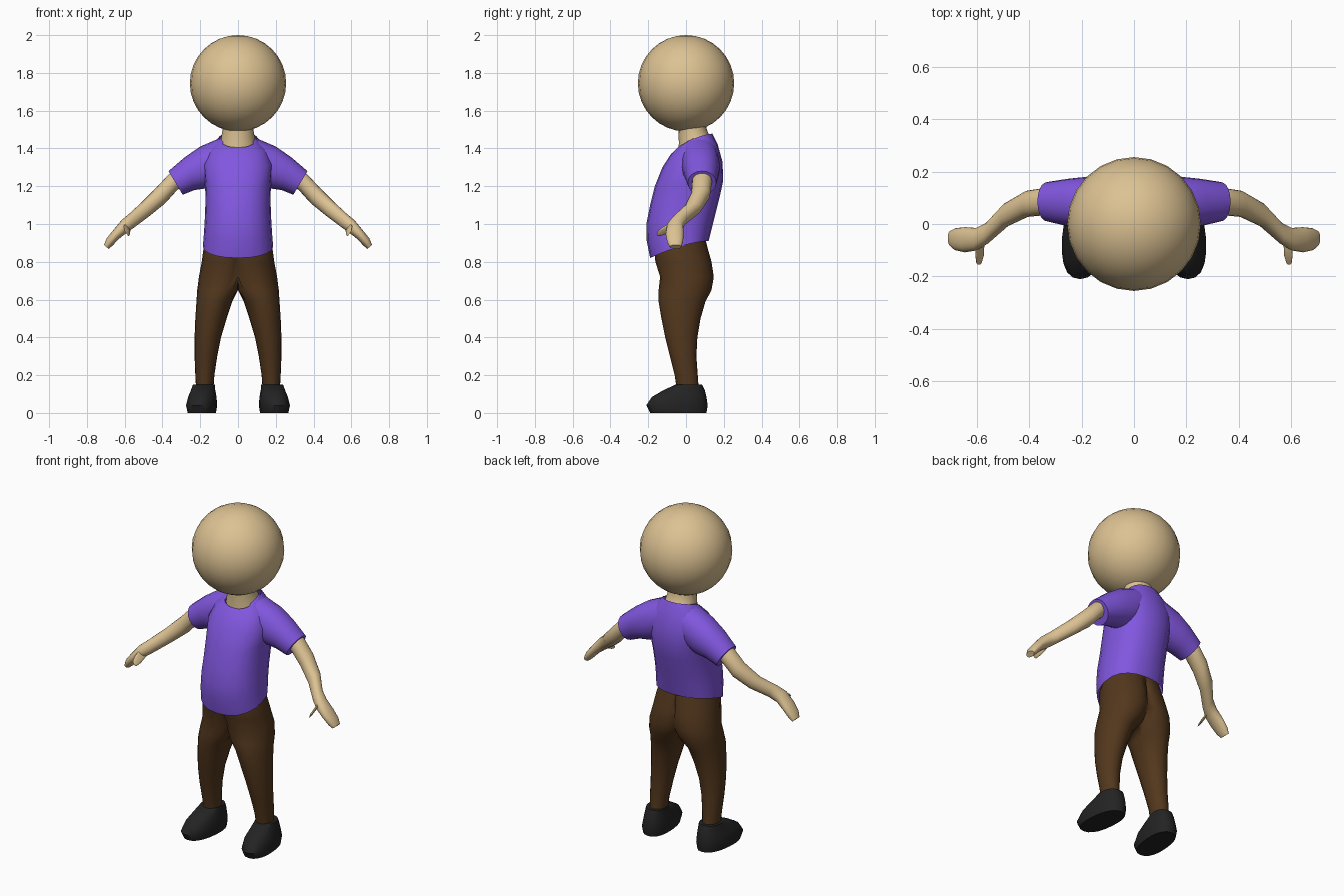
import bpy, bmesh, math
from mathutils import Vector

if "Cube" in bpy.data.objects:
    bpy.data.objects.remove(bpy.data.objects["Cube"])

SEG = 20


def material(name, color):
    m = bpy.data.materials.new(name)
    m.diffuse_color = (*color, 1)
    m.use_nodes = True
    m.node_tree.nodes["Principled BSDF"].inputs["Base Color"].default_value = m.diffuse_color
    return m


SKIN = material("skin", (0.72, 0.54, 0.29))
PURPLE = material("purple cloth", (0.22, 0.095, 0.74))
BROWN = material("brown cloth", (0.085, 0.038, 0.012))
BLACK = material("black leather", (0.017, 0.017, 0.017))


def finish(name, bm, mat, mirror=False, angle=50):
    bmesh.ops.recalc_face_normals(bm, faces=bm.faces)
    me = bpy.data.meshes.new(name)
    bm.to_mesh(me)
    bm.free()
    me.materials.append(mat)
    me.polygons.foreach_set("use_smooth", [True] * len(me.polygons))
    me.set_sharp_from_angle(angle=math.radians(angle))
    ob = bpy.data.objects.new(name, me)
    bpy.context.collection.objects.link(ob)
    if mirror:
        mod = ob.modifiers.new("mirror", 'MIRROR')
        mod.merge_threshold = 0.0005
    return ob


def loft(rings, cap_start=True, cap_end=True):
    """Skin a list of equally long point rings."""
    bm = bmesh.new()
    rows = [[bm.verts.new(p) for p in r] for r in rings]
    for a, b in zip(rows, rows[1:]):
        for i in range(SEG):
            j = (i + 1) % SEG
            bm.faces.new((a[i], a[j], b[j], b[i]))
    if cap_start:
        bm.faces.new(rows[0])
    if cap_end:
        bm.faces.new(rows[-1])
    return bm


def unit(power=1.0):
    """Unit (super)ellipse points."""
    out = []
    for i in range(SEG):
        a = 2 * math.pi * i / SEG
        c, s = math.cos(a), math.sin(a)
        out.append((math.copysign(abs(c) ** power, c), math.copysign(abs(s) ** power, s)))
    return out


def level(z, x0, x1, y0, y1, power=1.0, z_front=None, shear=0.0):
    """Horizontal ring spanning x0..x1 and y0..y1; z_front tilts the front down."""
    zf = z if z_front is None else z_front
    pts = []
    for c, s in unit(power):
        y = (y0 + y1) / 2 + s * (y1 - y0) / 2
        t = (1 - s) / 2
        pts.append(Vector(((x0 + x1) / 2 + c * (x1 - x0) / 2 - shear * y, y,
                           z - (z - zf) * t ** 1.6)))
    return pts


def limb(rings):
    """Rings given by upper and lower (x, z) points, y centre and y half size."""
    out = []
    for (tx, tz), (bx, bz), yc, hy in rings:
        top, bot = Vector((tx, yc, tz)), Vector((bx, yc, bz))
        out.append([(top + bot) / 2 + c * (top - bot) / 2 + Vector((0, s * hy, 0))
                    for c, s in unit(0.95)])
    return loft(out)


# Head
bm = bmesh.new()
bmesh.ops.create_uvsphere(bm, u_segments=24, v_segments=16, radius=0.255)
bmesh.ops.translate(bm, verts=bm.verts, vec=(0, 0, 1.745))
finish("head", bm, SKIN)

# Neck, flared to fill the collar
finish("neck", loft([
    level(1.455, -0.095, 0.095, -0.04, 0.13, z_front=1.385),
    level(1.475, -0.088, 0.088, -0.038, 0.12, z_front=1.43),
    level(1.50, -0.082, 0.082, -0.04, 0.11),
    level(1.56, -0.085, 0.085, -0.045, 0.105)]), SKIN)

# Shirt body: front z, back z, front y, back y, half width
shirt = [(0.82, 0.91, -0.19, 0.12, 0.186), (0.91, 0.98, -0.208, 0.137, 0.18),
         (1.00, 1.06, -0.21, 0.157, 0.175), (1.10, 1.15, -0.19, 0.18, 0.172),
         (1.20, 1.23, -0.165, 0.197, 0.175), (1.30, 1.33, -0.125, 0.193, 0.185),
         (1.37, 1.42, -0.08, 0.168, 0.15), (1.405, 1.478, -0.045, 0.14, 0.10)]
finish("shirt", loft([level(zb, -w, w, yf, yb, 0.87, zf) for zf, zb, yf, yb, w in shirt],
                     False, False), PURPLE)

# Sleeves
finish("sleeves", limb([
    ((0.08, 1.462), (0.08, 1.22), 0.07, 0.10),
    ((0.20, 1.41), (0.16, 1.19), 0.08, 0.10),
    ((0.28, 1.355), (0.23, 1.18), 0.082, 0.09),
    ((0.368, 1.28), (0.293, 1.155), 0.085, 0.075)]), PURPLE, True)

# Arms with mitten hands
finish("arms", limb([
    ((0.30, 1.31), (0.26, 1.22), 0.085, 0.05),
    ((0.365, 1.265), (0.322, 1.18), 0.085, 0.052),
    ((0.43, 1.195), (0.385, 1.11), 0.077, 0.05),
    ((0.51, 1.115), (0.465, 1.045), 0.035, 0.045),
    ((0.575, 1.055), (0.545, 0.985), -0.035, 0.04),
    ((0.615, 1.022), (0.587, 0.955), -0.058, 0.043),
    ((0.66, 0.968), (0.63, 0.922), -0.06, 0.048),
    ((0.695, 0.925), (0.665, 0.885), -0.058, 0.042),
    ((0.71, 0.89), (0.685, 0.868), -0.055, 0.03)]), SKIN, True)

# Thumbs
finish("thumbs", limb([
    ((0.60, 1.01), (0.57, 0.965), -0.07, 0.02),
    ((0.605, 0.985), (0.572, 0.945), -0.115, 0.022),
    ((0.602, 0.965), (0.58, 0.935), -0.143, 0.012)]), SKIN, True)

# Trousers: one half clamped to the centre line, then mirrored
legs = [(0.93, -0.09, 0.165, -0.15, 0.10), (0.86, -0.09, 0.184, -0.168, 0.118),
        (0.80, -0.08, 0.192, -0.162, 0.135), (0.72, -0.06, 0.207, -0.137, 0.147),
        (0.65, -0.02, 0.216, -0.145, 0.135), (0.59, 0.03, 0.22, -0.145, 0.103),
        (0.50, 0.06, 0.226, -0.13, 0.077), (0.40, 0.09, 0.23, -0.11, 0.06),
        (0.30, 0.11, 0.23, -0.085, 0.055), (0.20, 0.125, 0.226, -0.06, 0.062),
        (0.13, 0.13, 0.222, -0.05, 0.067)]
rings = [level(*r) for r in legs]
for ring in rings:
    for p in ring:
        p.x = max(p.x, 0.0)
bm = loft(rings)
inner = [f for f in bm.faces if all(v.co.x < 1e-5 for v in f.verts)]
bmesh.ops.delete(bm, geom=inner, context='FACES')
bmesh.ops.remove_doubles(bm, verts=bm.verts, dist=1e-5)
finish("trousers", bm, BROWN, True, 70)

# Shoes, toes turned slightly outwards
shoes = [(0.0, 0.115, 0.262, -0.19, 0.108), (0.04, 0.108, 0.27, -0.21, 0.115),
         (0.085, 0.112, 0.26, -0.18, 0.108), (0.12, 0.12, 0.248, -0.12, 0.10),
         (0.15, 0.124, 0.24, -0.055, 0.085)]
finish("shoes", loft([level(*r, power=0.85, shear=0.08) for r in shoes]), BLACK, True)
